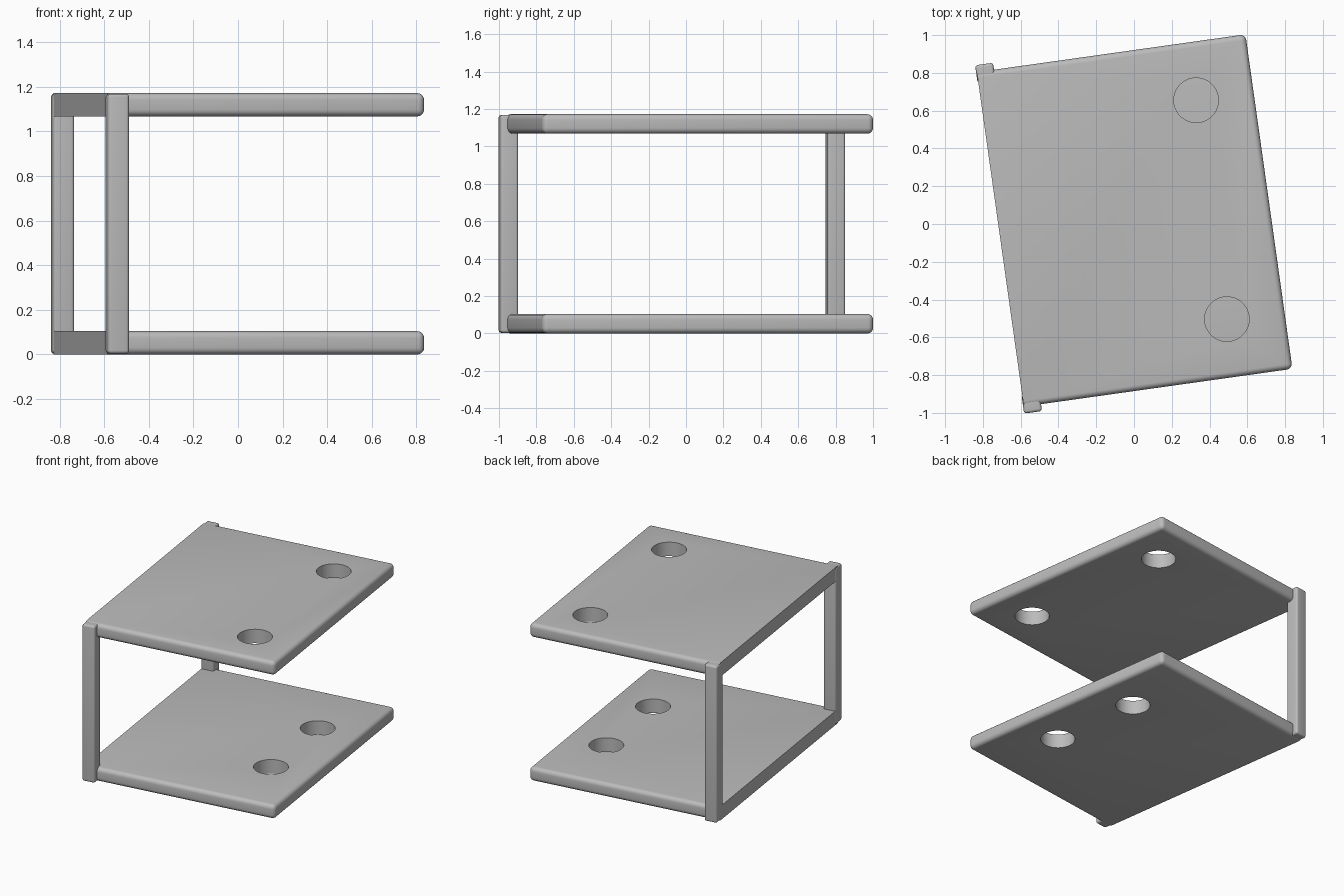
import bpy, bmesh
from math import radians
from mathutils import Matrix

if "Cube" in bpy.data.objects:
    bpy.data.objects.remove(bpy.data.objects["Cube"], do_unlink=True)

TURN = Matrix.Rotation(radians(8), 4, 'Z')
MID = 0.018          # centre of the rack along its own depth
HEIGHT = 1.172

grey = bpy.data.materials.new("plain grey")
grey.use_nodes = True
GREY = (0.5, 0.5, 0.5, 1)
grey.diffuse_color = GREY
grey.node_tree.nodes["Principled BSDF"].inputs["Base Color"].default_value = GREY


def add_object(name, bm):
    mesh = bpy.data.meshes.new(name)
    bm.to_mesh(mesh)
    bm.free()
    mesh.materials.append(grey)
    obj = bpy.data.objects.new(name, mesh)
    bpy.context.collection.objects.link(obj)
    obj.matrix_world = TURN
    return obj


def rounded_box(name, lo, hi, radius, square_side=False):
    """Box between two corners; square_side keeps the -x end unrounded."""
    bm = bmesh.new()
    bmesh.ops.create_cube(bm, size=1)
    for v in bm.verts:
        v.co = [hi[i] if v.co[i] > 0 else lo[i] for i in range(3)]
    edges = [e for e in bm.edges
             if not square_side or max(v.co.x for v in e.verts) > lo[0] + 0.01]
    bmesh.ops.bevel(bm, geom=edges, offset=radius, segments=5,
                    profile=0.5, affect='EDGES', clamp_overlap=True)
    return add_object(name, bm)


def smooth(obj):
    bpy.ops.object.select_all(action='DESELECT')
    obj.select_set(True)
    bpy.context.view_layer.objects.active = obj
    bpy.ops.object.shade_smooth_by_angle(angle=radians(35))


# Shelf plates, each with two round holes near the open side
def shelf(name, z, spread):
    plate = rounded_box(name, (-0.712, MID - 0.894, z), (0.724, MID + 0.894, z + 0.104),
                        0.03, square_side=True)
    bm = bmesh.new()
    for side in (-1, 1):
        place = Matrix.Translation((0.417, MID + side * spread, z + 0.05))
        bmesh.ops.create_cone(bm, cap_ends=True, segments=64, radius1=0.118,
                              radius2=0.118, depth=0.4, matrix=place)
    cutter = add_object(name + "_hole_cutter", bm)
    cut = plate.modifiers.new("holes", 'BOOLEAN')
    cut.object = cutter
    cut.solver = 'EXACT'
    bpy.context.view_layer.objects.active = plate
    bpy.ops.object.modifier_apply(modifier=cut.name)
    bpy.data.objects.remove(cutter, do_unlink=True)
    smooth(plate)


shelf("bottom_shelf", 0.0, 0.347)
shelf("top_shelf", HEIGHT - 0.104, 0.585)

# Upright posts at the two corners of the closed side
for name, side in (("front_post", -1), ("back_post", 1)):
    outer, inner = MID + side * 0.931, MID + side * 0.835
    smooth(rounded_box(name, (-0.716, min(outer, inner), 0.003),
                       (-0.62, max(outer, inner), HEIGHT - 0.003), 0.015))
